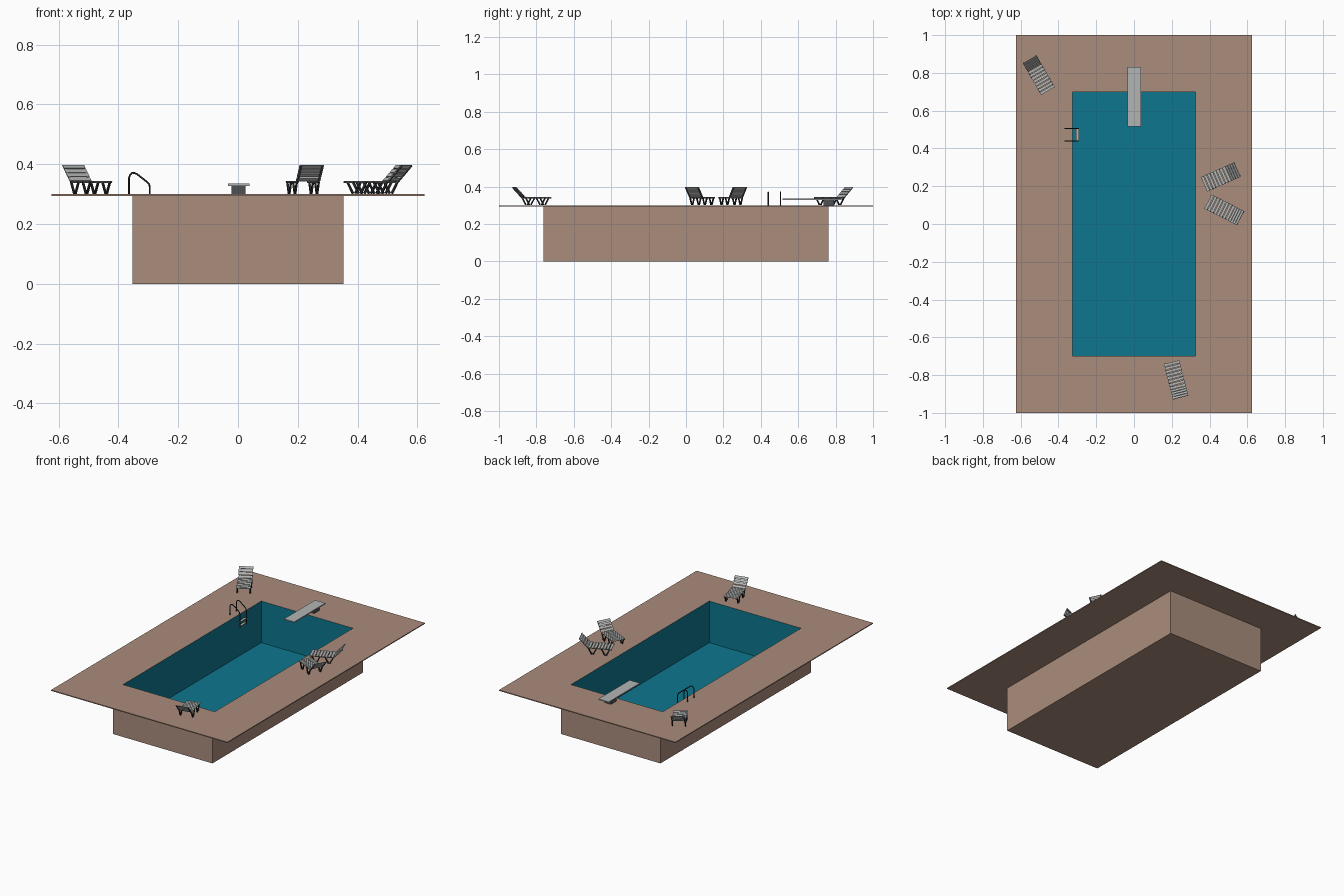
import bpy, bmesh, math
from mathutils import Vector, Matrix

if "Cube" in bpy.data.objects:
    bpy.data.objects.remove(bpy.data.objects["Cube"])


def material(name, rgb):
    m = bpy.data.materials.new(name)
    m.diffuse_color = (*rgb, 1)
    m.use_nodes = True
    m.node_tree.nodes["Principled BSDF"].inputs["Base Color"].default_value = m.diffuse_color
    return m


TAN = material("tan stone", (0.40, 0.265, 0.20))
BLUE = material("pool blue", (0.004, 0.18, 0.27))
GREY = material("light grey", (0.45, 0.46, 0.46))
MID = material("dark grey", (0.075, 0.08, 0.085))
DARK = material("black metal", (0.02, 0.022, 0.025))


def add_object(name, mesh):
    ob = bpy.data.objects.new(name, mesh)
    bpy.context.collection.objects.link(ob)
    return ob


def finish(name, bm, mats):
    bmesh.ops.recalc_face_normals(bm, faces=bm.faces)
    mesh = bpy.data.meshes.new(name)
    bm.to_mesh(mesh)
    bm.free()
    for m in mats:
        mesh.materials.append(m)
    return mesh


def box(bm, center, size, rot=None):
    mat = Matrix.Translation(center) @ (rot or Matrix()) @ Matrix.Diagonal((*size, 1))
    bmesh.ops.create_cube(bm, size=1, matrix=mat)


def beam(bm, a, b, width, thick):
    """Square bar from a to b in the xz plane."""
    a, b = Vector(a), Vector(b)
    d = b - a
    rot = Matrix.Rotation(math.atan2(-d.z, d.x), 4, 'Y')
    box(bm, (a + b) / 2, (d.length, width, thick), rot)


# Pool shell: rectangular loops from inner floor, over the deck, to the base
LOOPS = [(0.325, 0.70, 0.034), (0.325, 0.70, 0.30), (0.625, 1.0, 0.30),
         (0.625, 1.0, 0.294), (0.353, 0.763, 0.294), (0.353, 0.763, 0.0)]
bm = bmesh.new()
rings = [[bm.verts.new((sx * x, sy * y, z)) for sx, sy in ((-1, -1), (1, -1), (1, 1), (-1, 1))]
         for x, y, z in LOOPS]
blue = [bm.faces.new(rings[0])]
for i, (r, s) in enumerate(zip(rings, rings[1:])):
    for k in range(4):
        f = bm.faces.new((r[k], r[(k + 1) % 4], s[(k + 1) % 4], s[k]))
        if i == 0:
            blue.append(f)
bm.faces.new(rings[-1])
for f in blue:
    f.material_index = 1
add_object("pool_and_deck", finish("pool_and_deck", bm, [TAN, BLUE]))

# Diving board and its stand
bm = bmesh.new()
box(bm, (0.002, 0.673, 0.3315), (0.072, 0.315, 0.007))
add_object("diving_board", finish("diving_board", bm, [GREY]))
bm = bmesh.new()
box(bm, (0.002, 0.763, 0.314), (0.046, 0.055, 0.028))
add_object("board_stand", finish("board_stand", bm, [MID]))

# Ladder rails: bent tubes
RAIL = [(-0.365, 0.30), (-0.365, 0.352), (-0.362, 0.364), (-0.355, 0.371), (-0.347, 0.371),
        (-0.338, 0.367), (-0.306, 0.342), (-0.298, 0.334), (-0.295, 0.324), (-0.295, 0.235)]
for n, y in enumerate((0.44, 0.505)):
    cu = bpy.data.curves.new("ladder_rail", 'CURVE')
    cu.dimensions = '3D'
    cu.bevel_depth = 0.003
    cu.bevel_resolution = 2
    cu.use_fill_caps = True
    sp = cu.splines.new('POLY')
    sp.points.add(len(RAIL) - 1)
    for p, (x, z) in zip(sp.points, RAIL):
        p.co = (x, y, z, 1)
    cu.materials.append(DARK)
    add_object("ladder_rail_%d" % (n + 1), cu)

# Ladder steps
bm = bmesh.new()
for z in (0.245, 0.272):
    box(bm, (-0.3, 0.4725, z), (0.016, 0.065, 0.004))
add_object("ladder_steps", finish("ladder_steps", bm, [GREY]))

# Lounger meshes: local x runs from foot to head, z = 0 on the deck
FOOT, HINGE, TOP = Vector((-0.098, 0, 0.043)), Vector((0.045, 0, 0.043)), Vector((0.097, 0, 0.098))
bm = bmesh.new()
for a, b, count in ((FOOT, HINGE, 8), (HINGE, TOP, 4)):
    for i in range(count):
        beam(bm, a.lerp(b, (i + 0.1) / count), a.lerp(b, (i + 0.9) / count), 0.084, 0.003)
slats = finish("slats", bm, [GREY])

bm = bmesh.new()
for side in (-1, 1):
    off = Vector((0, side * 0.036, -0.003))
    beam(bm, FOOT + off, HINGE + off, 0.006, 0.005)
    beam(bm, HINGE + off, TOP + off, 0.006, 0.005)
frame = finish("frame", bm, [MID])

bm = bmesh.new()
for side in (-1, 1):
    for u in (0.018, -0.06):
        for lean in (-1, 1):
            beam(bm, (u + lean * 0.004, side * 0.038, 0.002),
                 (u + lean * 0.025, side * 0.038, 0.041), 0.006, 0.007)
legs = finish("legs", bm, [DARK])

# Place four loungers around the pool
PLACES = [(-0.504, 0.788, 120), (0.459, 0.249, 24), (0.478, 0.075, -27), (0.223, -0.825, -75.5)]
for n, (x, y, angle) in enumerate(PLACES, 1):
    for part, mesh in (("slats", slats), ("frame", frame), ("legs", legs)):
        ob = add_object("lounger_%d_%s" % (n, part), mesh)
        ob.location = (x, y, 0.30)
        ob.rotation_euler.z = math.radians(angle)
